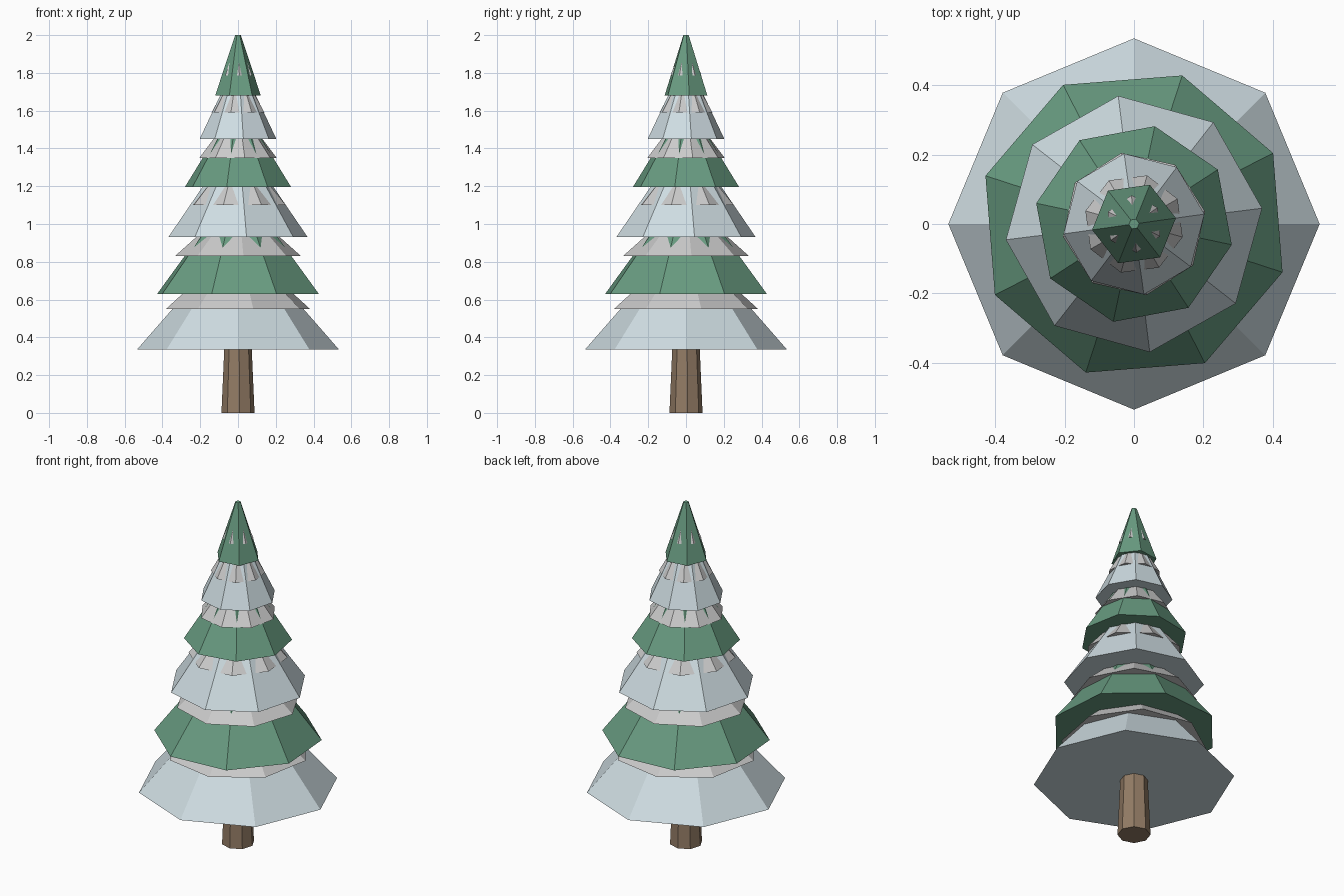
import bpy
from math import radians, tan

if "Cube" in bpy.data.objects:
    bpy.data.objects.remove(bpy.data.objects["Cube"])


def material(name, rgb):
    m = bpy.data.materials.new(name)
    m.diffuse_color = (*rgb, 1)
    m.use_nodes = True
    m.node_tree.nodes["Principled BSDF"].inputs["Base Color"].default_value = m.diffuse_color
    return m


BARK = material("bark", (0.29, 0.20, 0.13))
GREEN = material("needles", (0.14, 0.33, 0.22))
FROST = material("frosted_needles", (0.62, 0.72, 0.76))
SNOW = material("snow", (0.88, 0.88, 0.90))


def cone(name, z0, z1, r0, r1, turn, mat, sides=8):
    """Flat-faced frustum; turn is the angle of one corner from +x."""
    bpy.ops.mesh.primitive_cone_add(vertices=sides, radius1=r0, radius2=r1,
                                    depth=z1 - z0, location=(0, 0, (z0 + z1) / 2),
                                    rotation=(0, 0, radians(turn - 90)))
    ob = bpy.context.object
    ob.name = name
    ob.data.materials.append(mat)
    return ob


# trunk
cone("trunk", 0, 0.45, 0.088, 0.068, 5, BARK)

# branch tiers, each with a snow collar lying on it:
# base z, top z, radius, turn, sides, snow base z, snow top z, snow radius, snow turn
tiers = [
    (0.335, 0.93, 0.535, 0, 8, 0.55, 0.89, 0.39, 12),
    (0.63, 1.20, 0.450, 27, 8, 0.83, 1.12, 0.335, 5),
    (0.93, 1.45, 0.372, 7, 8, 1.10, 1.40, 0.265, 28),
    (1.195, 1.63, 0.288, 33, 8, 1.35, 1.61, 0.208, 10),
    (1.45, 1.85, 0.205, 8, 8, 1.59, 1.83, 0.145, 30),
    (1.68, 2.00, 0.122, 8, 6, 1.785, 1.97, 0.083, 35),
]
for i, (z, top, r, turn, n, sz, stop, sr, sturn) in enumerate(tiers, 1):
    cone(f"branch_tier_{i}", z, top, r, 0.015, turn, GREEN if i % 2 == 0 else FROST, n)
    cone(f"snow_collar_{i}", sz, stop, sr, 0.01, sturn, SNOW, n)
